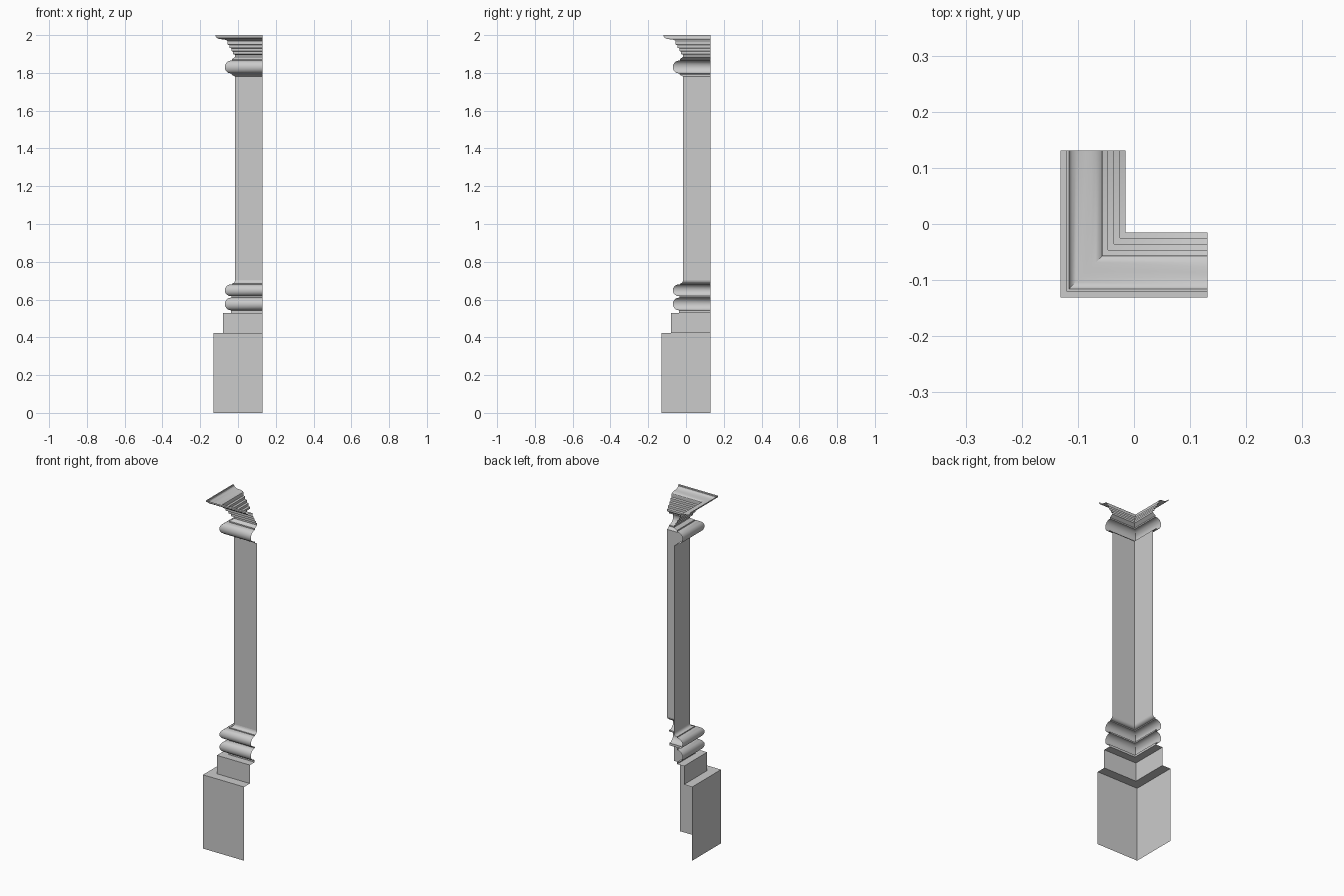
import bpy, bmesh, math

if "Cube" in bpy.data.objects:
    bpy.data.objects.remove(bpy.data.objects["Cube"])

END = 0.131  # where both wings of the corner stop


def arc(d, z, rd, rz, a0, a1, n=8):
    """Elliptical arc in (offset, height) profile space, angles in degrees."""
    pts = []
    for i in range(n + 1):
        a = math.radians(a0 + (a1 - a0) * i / n)
        pts.append((d + rd * math.cos(a), z + rz * math.sin(a)))
    return pts


def torus(z0, z1):
    """Half-round bead bulging out of the neck."""
    return arc(0.038, (z0 + z1) / 2, 0.032, (z1 - z0) / 2, -90, 90)


def corner_part(name, profile):
    """Sweep an open profile along a mitred L: left wing, corner, front wing."""
    bm = bmesh.new()
    rows = [[bm.verts.new(p) for p in ((-d, END, z), (-d, -d, z), (END, -d, z))]
            for d, z in profile]
    for lo, hi in zip(rows, rows[1:]):
        for i in range(2):
            bm.faces.new((lo[i], lo[i + 1], hi[i + 1], hi[i]))
    mesh = bpy.data.meshes.new(name)
    bm.to_mesh(mesh)
    bm.free()
    ob = bpy.data.objects.new(name, mesh)
    bpy.context.collection.objects.link(ob)
    bpy.context.view_layer.objects.active = ob
    ob.select_set(True)
    bpy.ops.object.shade_smooth_by_angle(angle=math.radians(30))
    ob.select_set(False)


# Pedestal block and plinth with their top ledges
corner_part("pedestal", [(END, 0), (END, 0.424), (0.079, 0.424)])
corner_part("plinth", [(0.079, 0.424), (0.079, 0.53), (0.036, 0.53)])

# Base mouldings: two beads, fillets, and a cove running into the shaft
corner_part("base_moulding",
            [(0.036, 0.53), (0.036, 0.543)] + torus(0.543, 0.61)
            + [(0.034, 0.61), (0.034, 0.618)] + torus(0.618, 0.68)
            + [(0.033, 0.68), (0.033, 0.685)]
            + arc(0.033, 0.703, 0.018, 0.018, 270, 180, 5))

# Plain shaft
corner_part("shaft", [(0.015, 0.703), (0.015, 1.78)])

# Capital bead between fillets
corner_part("capital_moulding",
            [(0.015, 1.78), (0.025, 1.785), (0.034, 1.791), (0.034, 1.797)]
            + torus(1.797, 1.865)
            + [(0.033, 1.865), (0.033, 1.872), (0.015, 1.885)])

# Stepped cornice flaring into an S-curved crown
steps = [(0.015, 1.885), (0.015, 1.896)]
for i in range(1, 5):
    d, z = 0.015 + 0.0103 * i, 1.896 + 0.017 * (i - 1)
    steps += [(d, z + 0.003), (d, z + 0.017)]
crown = (arc(0.086, 1.966, 0.03, 0.012, 180, 90, 5)
         + arc(0.086, 1.992, 0.03, 0.014, 270, 360, 5)[1:])
corner_part("cornice", steps + crown + [(0.12, 1.992), (0.12, 2.0)])
